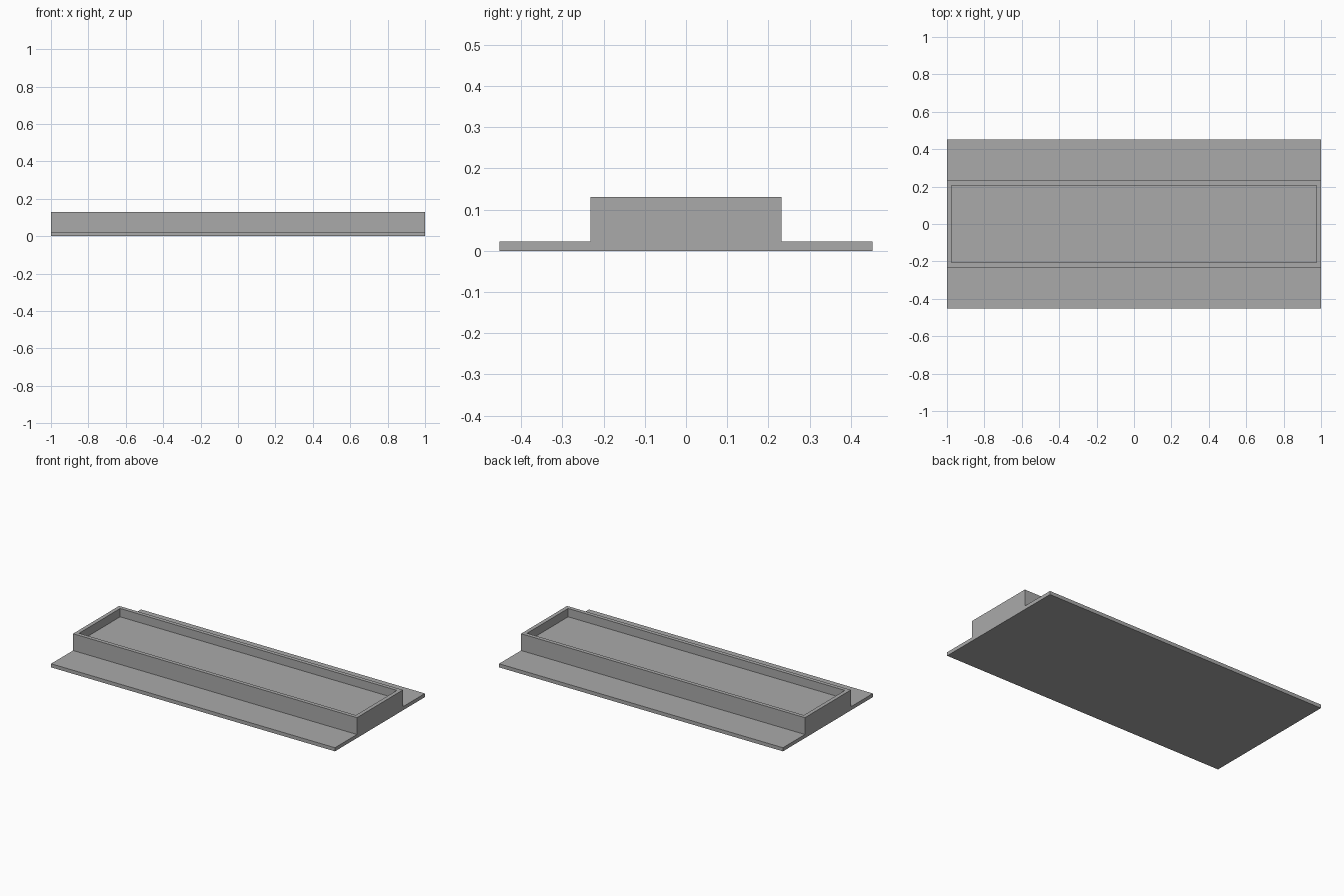
import bpy, bmesh

cube = bpy.data.objects.get("Cube")
if cube:
    bpy.data.objects.remove(cube, do_unlink=True)

LENGTH, WIDTH, BASE_H = 2.0, 0.905, 0.023
TRAY_W, TOP, FLOOR, RIM = 0.463, 0.13, 0.077, 0.025

grey = bpy.data.materials.new("plain grey")
grey.use_nodes = True
colour = (0.4, 0.4, 0.4, 1)
grey.diffuse_color = colour
grey.node_tree.nodes["Principled BSDF"].inputs["Base Color"].default_value = colour


def finish(name, bm):
    bmesh.ops.recalc_face_normals(bm, faces=bm.faces)
    mesh = bpy.data.meshes.new(name)
    bm.to_mesh(mesh)
    bm.free()
    mesh.materials.append(grey)
    obj = bpy.data.objects.new(name, mesh)
    bpy.context.collection.objects.link(obj)
    return obj


# Flanged body: stepped cross-section extruded along the length
w, t, x = WIDTH / 2, TRAY_W / 2, LENGTH / 2
half = [(w, 0), (w, BASE_H), (t, BASE_H), (t, TOP)]
profile = half + [(-y, z) for y, z in reversed(half)]
bm = bmesh.new()
end = bm.faces.new([bm.verts.new((-x, y, z)) for y, z in profile])
extruded = bmesh.ops.extrude_face_region(bm, geom=[end], use_keep_orig=True)
bmesh.ops.translate(bm, vec=(LENGTH, 0, 0),
                    verts=[g for g in extruded["geom"] if isinstance(g, bmesh.types.BMVert)])
bmesh.ops.recalc_face_normals(bm, faces=bm.faces)

# Tray recess: inset the raised top, then sink it to the floor
top = max(bm.faces, key=lambda f: f.calc_center_median().z)
bmesh.ops.inset_region(bm, faces=[top], thickness=RIM, use_even_offset=True)
rim_verts = list(top.verts)
sunk = bmesh.ops.extrude_face_region(bm, geom=[top])
bmesh.ops.translate(bm, vec=(0, 0, FLOOR - TOP),
                    verts=[g for g in sunk["geom"] if isinstance(g, bmesh.types.BMVert)])
if top.is_valid and all(v in rim_verts for v in top.verts):
    bmesh.ops.delete(bm, geom=[top], context="FACES_ONLY")
finish("flanged_tray", bm)
